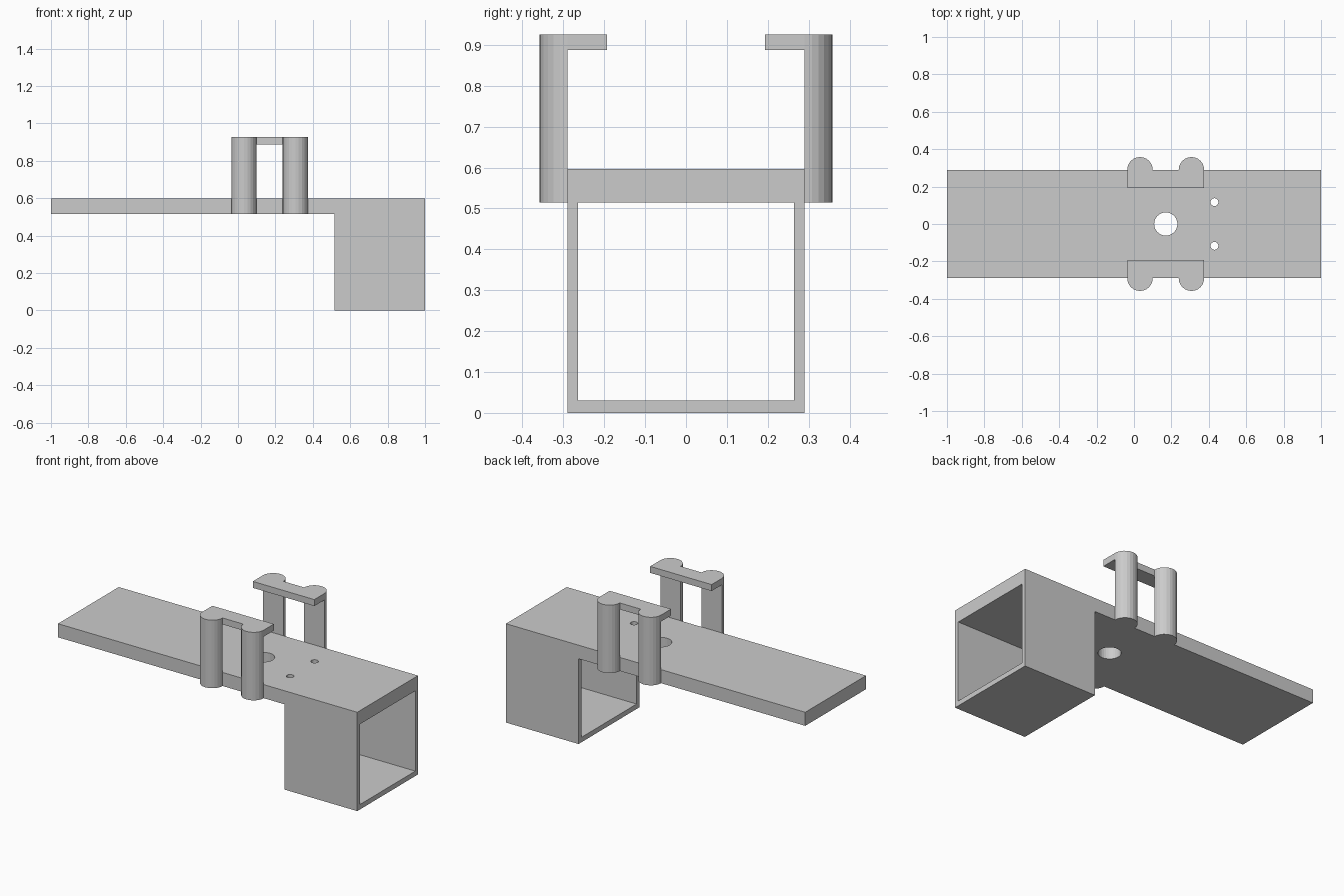
import bpy, bmesh
from math import sin, cos, pi
from mathutils import Vector

if "Cube" in bpy.data.objects:
    bpy.data.objects.remove(bpy.data.objects["Cube"])

Y = 0.29                    # half width of plate and box
Z0, Z1 = 0.515, 0.597       # plate underside and top
POST_X = (0.032, 0.307)     # post centres
R, TOP = 0.068, 0.926       # post radius and top height


def prism(name, points, sweep):
    """Solid made by sweeping a flat outline along a vector."""
    bm = bmesh.new()
    face = bm.faces.new([bm.verts.new(p) for p in points])
    geo = bmesh.ops.extrude_face_region(bm, geom=[face], use_keep_orig=True)["geom"]
    bmesh.ops.translate(bm, vec=Vector(sweep),
                        verts=[g for g in geo if isinstance(g, bmesh.types.BMVert)])
    bmesh.ops.recalc_face_normals(bm, faces=bm.faces)
    mesh = bpy.data.meshes.new(name)
    bm.to_mesh(mesh)
    bm.free()
    obj = bpy.data.objects.new(name, mesh)
    bpy.context.collection.objects.link(obj)
    return obj


def rect(x0, x1, y0, y1, z):
    return [(x0, y0, z), (x1, y0, z), (x1, y1, z), (x0, y1, z)]


def arc(x, y, r, z, sweep, n):
    return [(x + r * cos(sweep * i / n), y + r * sin(sweep * i / n), z) for i in range(n)]


def mirror_y(obj):
    obj.modifiers.new("Mirror", "MIRROR").use_axis = (False, True, False)


# Long plate with one large and two small through holes
plate = prism("plate", rect(-1, 1, -Y, Y, Z0), (0, 0, Z1 - Z0))
for x, y, r in ((0.17, 0, 0.062), (0.43, 0.117, 0.021), (0.43, -0.117, 0.021)):
    cutter = prism("hole_cutter", arc(x, y, r, Z0 - 0.1, 2 * pi, 32), (0, 0, 0.3))
    cutter.hide_render = True
    cutter.hide_set(True)
    cut = plate.modifiers.new("Hole", "BOOLEAN")
    cut.operation, cut.solver, cut.object = "DIFFERENCE", "EXACT", cutter

# Open box channel hanging under the right end
YI, ZI = 0.264, 0.03
channel = [(-Y, Z0), (-Y, 0), (Y, 0), (Y, Z0), (YI, Z0), (YI, ZI), (-YI, ZI), (-YI, Z0)]
prism("box_channel", [(0.515, y, z) for y, z in channel], (0.485, 0, 0))

# Half-round posts on both sides of the plate
for x in POST_X:
    outline = arc(x, Y, R, Z0, pi, 12) + [(x - R, Y, Z0)]
    mirror_y(prism("clip_post", outline, (0, 0, TOP - Z0)))

# Flat lips joining the post tops and reaching inward
lip = rect(POST_X[0] - R, POST_X[1] + R, 0.193, Y, 0.887)
mirror_y(prism("clip_lip", lip, (0, 0, TOP - 0.887)))
